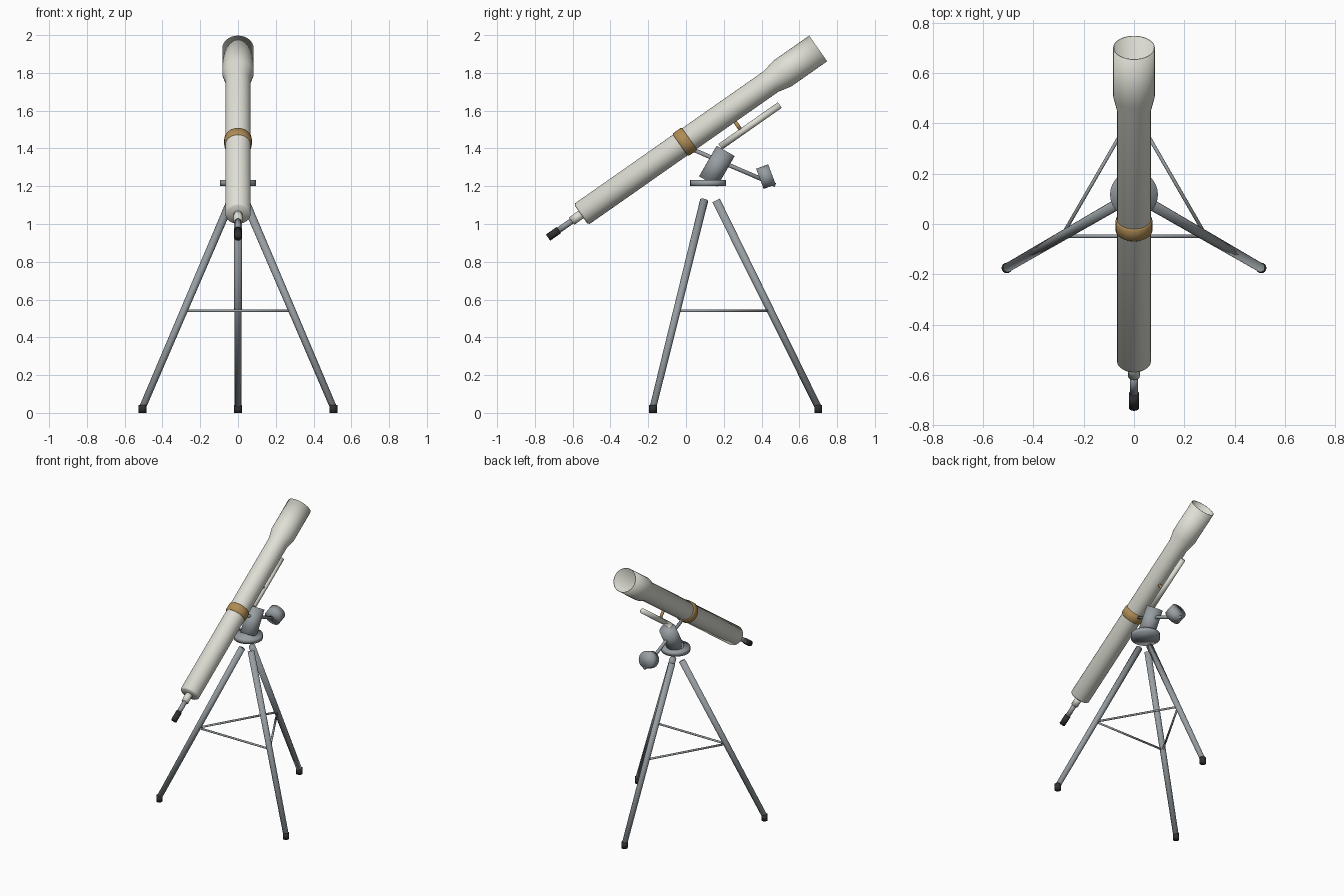
import bpy, bmesh
from math import cos, sin, pi, radians
from mathutils import Vector

if "Cube" in bpy.data.objects:
    bpy.data.objects.remove(bpy.data.objects["Cube"])


def material(name, rgb):
    m = bpy.data.materials.new(name)
    m.use_nodes = True
    m.diffuse_color = (*rgb, 1)
    m.node_tree.nodes["Principled BSDF"].inputs["Base Color"].default_value = (*rgb, 1)
    return m


CREAM = material("cream_paint", (0.74, 0.74, 0.67))
METAL = material("grey_metal", (0.31, 0.34, 0.36))
BRASS = material("brass", (0.43, 0.26, 0.09))
BLACK = material("black_rubber", (0.03, 0.03, 0.03))


def lathe(name, profile, origin, direction, mat, sides=24):
    """Turn (radius, distance) pairs around an axis, with flat end caps."""
    origin = Vector(origin)
    turn = Vector(direction).to_track_quat("Z", "Y")
    bm = bmesh.new()
    rings = []
    for r, d in profile:
        rings.append([bm.verts.new(origin + turn @ Vector(
            (r * cos(2 * pi * i / sides), r * sin(2 * pi * i / sides), d)))
            for i in range(sides)])
    for a, b in zip(rings, rings[1:]):
        for i in range(sides):
            j = (i + 1) % sides
            bm.faces.new((a[i], a[j], b[j], b[i]))
    bm.faces.new(rings[0][::-1])
    bm.faces.new(rings[-1])
    bmesh.ops.recalc_face_normals(bm, faces=bm.faces)
    for f in bm.faces:
        f.smooth = True
    mesh = bpy.data.meshes.new(name)
    bm.to_mesh(mesh)
    bm.free()
    mesh.materials.append(mat)
    ob = bpy.data.objects.new(name, mesh)
    bpy.context.collection.objects.link(ob)
    return ob


def rod(name, start, end, r0, r1, mat, sides=16):
    """Straight round bar between two points."""
    axis = Vector(end) - Vector(start)
    return lathe(name, [(r0, 0), (r1, axis.length)], start, axis, mat, sides)


# Optical axis, tilted up towards the back
TILT = radians(35)
AXIS = Vector((0, cos(TILT), sin(TILT)))
UP = Vector((0, -sin(TILT), cos(TILT)))
BASE = Vector((0, -0.556, 1.05))


def on_tube(along, above=0):
    return BASE + AXIS * along + UP * above


# Main tube with flared, hollow dew shield
lathe("main_tube", [(0.058, 0), (0.067, 0.01), (0.067, 1.23), (0.083, 1.30),
                    (0.083, 1.533), (0.079, 1.533), (0.079, 1.30)],
      BASE, AXIS, CREAM, 32)

# Clamp ring
lathe("clamp_ring", [(0.066, 0.64), (0.073, 0.647), (0.073, 0.695), (0.066, 0.702)],
      BASE, AXIS, BRASS, 32)

# Focuser and eyepiece at the lower end
rod("focuser", on_tube(0.01), on_tube(-0.06), 0.024, 0.024, CREAM)
rod("eyepiece_tube", on_tube(-0.05), on_tube(-0.15), 0.016, 0.016, METAL)
rod("eyepiece", on_tube(-0.143), on_tube(-0.213), 0.02, 0.02, BLACK)

# Finder scope slung under the tube on a post
rod("finder_scope", on_tube(0.81, -0.129), on_tube(1.195, -0.129), 0.018, 0.018, CREAM)
rod("finder_post", on_tube(0.95, -0.06), on_tube(0.95, -0.12), 0.01, 0.01, BRASS)

# Mount: base disc, tilted head, cross shaft and counterweight
HUB_Y = 0.117
rod("mount_disc", (0, HUB_Y, 1.2), (0, HUB_Y, 1.232), 0.095, 0.095, METAL, 32)
rod("mount_head", (0, HUB_Y, 1.225), (0, 0.21, 1.387), 0.055, 0.055, METAL, 24)
rod("cross_shaft", (0, 0, 1.41), (0, 0.473, 1.206), 0.011, 0.011, METAL)
rod("counterweight", (0, 0.391, 1.239), (0, 0.455, 1.263), 0.057, 0.057, METAL, 24)

# Tripod: three legs, rubber feet and spreader bars
LEG_TOP, LEG_LOW, BRACE = 1.125, 0.03, 0.54
TOP_R, FOOT_R = 0.042, 0.583


def around(angle, radius, z):
    return Vector((radius * cos(angle), HUB_Y + radius * sin(angle), z))


brace_r = TOP_R + (FOOT_R - TOP_R) * (LEG_TOP - BRACE) / (LEG_TOP - LEG_LOW)
for side, degrees in (("back", 90), ("right", 210), ("left", 330)):
    a = radians(degrees)
    b = a + 2 * pi / 3
    rod(side + "_leg", around(a, FOOT_R, LEG_LOW), around(a, TOP_R, LEG_TOP),
        0.018, 0.022, METAL)
    rod(side + "_foot", around(a, FOOT_R, 0), around(a, FOOT_R, 0.042),
        0.021, 0.021, BLACK)
    rod(side + "_spreader", around(a, brace_r, BRACE), around(b, brace_r, BRACE),
        0.007, 0.007, METAL, 10)
